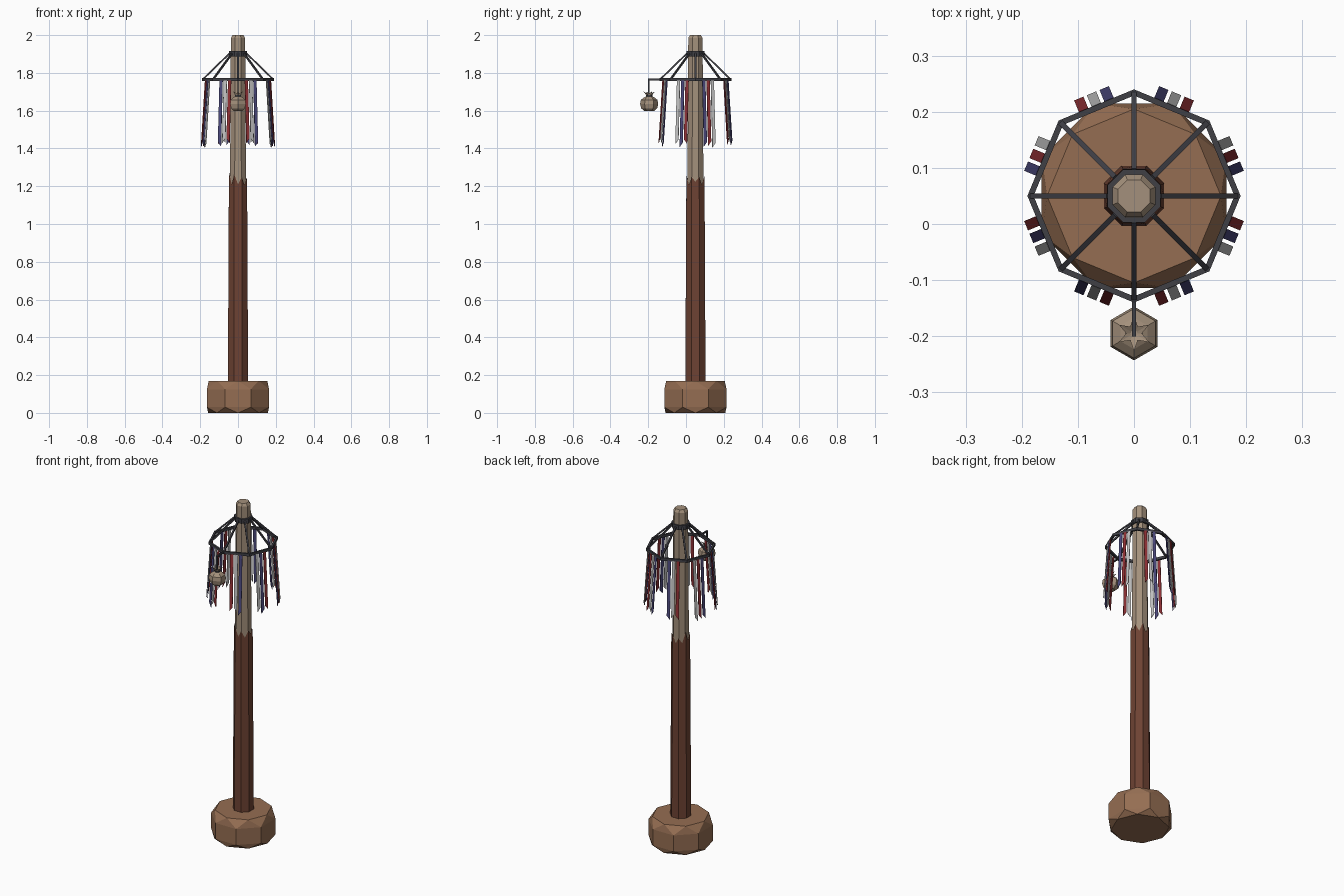
import bpy, bmesh, math, random
from mathutils import Vector, Matrix

random.seed(4)
if "Cube" in bpy.data.objects:
    bpy.data.objects.remove(bpy.data.objects["Cube"])

AXIS = Vector((0, 0.05, 0))
HALF = math.pi / 8


def material(name, rgb):
    m = bpy.data.materials.new(name)
    m.use_nodes = True
    col = (*rgb, 1)
    m.diffuse_color = col
    m.node_tree.nodes["Principled BSDF"].inputs["Base Color"].default_value = col
    return m


stone = material("tan_stone", (0.30, 0.155, 0.085))
bark = material("dark_bark", (0.155, 0.055, 0.033))
wood = material("pale_wood", (0.37, 0.28, 0.20))
iron = material("dark_iron", (0.05, 0.05, 0.06))
ribbon_mats = {"R": material("red_cloth", (0.28, 0.03, 0.035)),
               "W": material("white_cloth", (0.55, 0.55, 0.55)),
               "B": material("blue_cloth", (0.07, 0.065, 0.20))}


def finish(name, bm, mat):
    bmesh.ops.recalc_face_normals(bm, faces=bm.faces)
    me = bpy.data.meshes.new(name)
    bm.to_mesh(me)
    bm.free()
    me.materials.append(mat)
    ob = bpy.data.objects.new(name, me)
    bpy.context.collection.objects.link(ob)
    return ob


def ring(r, z, n=8, turn=HALF, centre=AXIS):
    return [centre + Vector((r * math.cos(turn + i * math.tau / n),
                             r * math.sin(turn + i * math.tau / n), z)) for i in range(n)]


def loft(name, rings, mat, closed=False):
    """Skin rings of points; cap the ends, or join last to first when closed."""
    bm = bmesh.new()
    rows = [[bm.verts.new(p) for p in r] for r in rings]
    pairs = list(zip(rows, rows[1:]))
    if closed:
        pairs.append((rows[-1], rows[0]))
    else:
        bm.faces.new(rows[0])
        bm.faces.new(rows[-1])
    for a, b in pairs:
        for i in range(len(a)):
            j = (i + 1) % len(a)
            bm.faces.new((a[i], a[j], b[j], b[i]))
    return finish(name, bm, mat)


def bar(name, a, b, w, mat):
    """Square rod from a to b."""
    a, b = Vector(a), Vector(b)
    d = b - a
    bm = bmesh.new()
    bmesh.ops.create_cube(bm, size=1)
    rot = d.to_track_quat('Z', 'Y').to_matrix().to_4x4()
    bm.transform(Matrix.Translation((a + b) / 2) @ rot @ Matrix.Diagonal((w, w, d.length, 1)))
    return finish(name, bm, mat)


# Chipped stone foot: staggered octagons wrapped in a hull
bm = bmesh.new()
for r, z, turn in ((0.158, 0, 0), (0.178, 0.03, HALF), (0.178, 0.125, HALF), (0.155, 0.17, 0)):
    for p in ring(r, z, turn=turn):
        bm.verts.new(p)
bmesh.ops.convex_hull(bm, input=bm.verts)
bmesh.ops.dissolve_limit(bm, angle_limit=0.02, verts=bm.verts, edges=bm.edges)
finish("stone_foot", bm, stone)

# Bare pole with a chamfered tip
loft("bare_pole", [ring(0.047, 1.0), ring(0.041, 1.985), ring(0.031, 2.0)], wood)

# Bark sleeve with a ragged upper edge
rim = []
lower = ring(0.058, 0.16)
upper = ring(0.052, 1.22)
base_ring = []
for i in range(8):
    nxt = (i + 1) % 8
    base_ring += [lower[i], (lower[i] + lower[nxt]) / 2]
    tip = upper[i] + Vector((0, 0, random.uniform(0.02, 0.06)))
    notch = (upper[i] + upper[nxt]) / 2 + Vector((0, 0, random.uniform(-0.015, 0.005)))
    rim += [tip, notch]
inner = [Vector((p.x * 0.9, 0.05 + (p.y - 0.05) * 0.9, 1.2)) for p in rim]
loft("bark_sleeve", [base_ring, rim, inner], bark)

# Iron collar, hoop and sloping spokes
loft("collar", [ring(0.051, 1.888), ring(0.051, 1.915), ring(0.038, 1.915), ring(0.038, 1.888)],
     iron, closed=True)
loft("hoop", [ring(r, z, turn=0) for r, z in
              ((0.19, 1.757), (0.19, 1.773), (0.179, 1.773), (0.179, 1.757))], iron, closed=True)
for i, (a, b) in enumerate(zip(ring(0.046, 1.902, turn=0), ring(0.184, 1.768, turn=0))):
    bar(f"spoke_{i + 1}", a, b, 0.009, iron)

# Ribbons: three per hoop side, mirrored left and right
PATTERN = ((-67.5, "RWB"), (-22.5, "WBR"), (22.5, "BRW"), (67.5, "RWB"))
for angle, colours in PATTERN:
    a = math.radians(angle)
    out = Vector((math.cos(a), math.sin(a), 0))
    side = Vector((-out.y, out.x, 0))
    for k, c in enumerate(colours):
        low = random.uniform(1.405, 1.435)
        slant = random.choice((-0.012, 0.012))
        mid = (k - 1) * 0.0245
        corners = ((-0.009, 0.176, 1.76), (0.009, 0.176, 1.76),
                   (0.009, 0.198, low + 0.012 + slant), (-0.009, 0.198, low + 0.012 - slant))
        front = [AXIS + side * (mid + s) + out * r + Vector((0, 0, z)) for s, r, z in corners]
        back = [p - out * 0.003 for p in front]
        for label, sx in (("left", 1), ("right", -1)):
            rows = [[Vector((p.x * sx, p.y, p.z)) for p in face] for face in (front, back)]
            loft(f"ribbon_{label}", rows, ribbon_mats[c])

# Hook reaching forward from the hoop
bar("hook_arm", (0, -0.13, 1.765), (0, -0.2, 1.765), 0.008, iron)
bar("hook_drop", (0, -0.197, 1.769), (0, -0.197, 1.675), 0.007, iron)

# Hanging pouch: hexagonal body, tied neck and star-shaped frill
POUCH = Vector((0, -0.195, 0))


def hexagon(r, z):
    return ring(r, z, 6, math.pi / 6, POUCH)


loft("pouch", [hexagon(r, z) for r, z in ((0.024, 1.597), (0.042, 1.612), (0.048, 1.635),
                                         (0.044, 1.657), (0.028, 1.67), (0.014, 1.677))], wood)
loft("pouch_tie", [hexagon(0.017, 1.674), hexagon(0.017, 1.682)], iron)
star = [p for pair in zip(hexagon(0.031, 1.702), ring(0.014, 1.691, 6, math.pi / 3, POUCH))
        for p in pair]
neck = ring(0.012, 1.678, 12, math.pi / 6, POUCH)
dip = ring(0.006, 1.686, 12, math.pi / 6, POUCH)
loft("pouch_frill", [neck, star, dip], wood)
